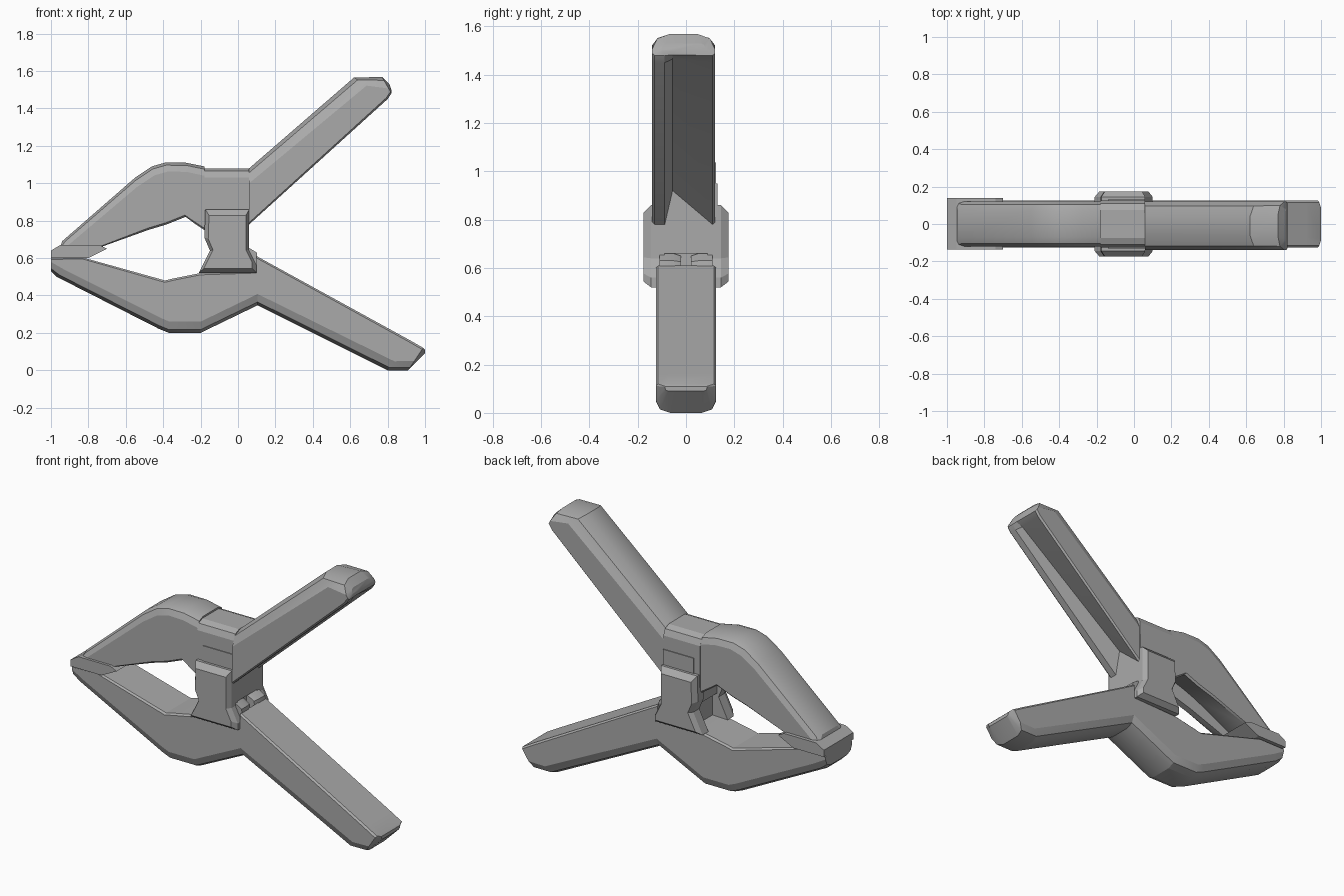
import bpy, bmesh
from math import radians, sin, cos, pi
from mathutils import Vector

cube = bpy.data.objects.get("Cube")
if cube:
    bpy.data.objects.remove(cube)

grey = bpy.data.materials.new("plain grey")
grey.use_nodes = True
colour = (.4, .4, .4, 1)
grey.diffuse_color = colour
grey.node_tree.nodes["Principled BSDF"].inputs["Base Color"].default_value = colour


def skin(name, rings):
    """Join closed rings of points into one capped solid."""
    bm = bmesh.new()
    loops = [[bm.verts.new(point) for point in ring] for ring in rings]
    for near, far in zip(loops, loops[1:]):
        for i in range(len(near)):
            bm.faces.new((near[i - 1], near[i], far[i], far[i - 1]))
    bm.faces.new(loops[0])
    bm.faces.new(reversed(loops[-1]))
    bmesh.ops.recalc_face_normals(bm, faces=bm.faces)
    mesh = bpy.data.meshes.new(name)
    bm.to_mesh(mesh)
    bm.free()
    mesh.materials.append(grey)
    part = bpy.data.objects.new(name, mesh)
    bpy.context.collection.objects.link(part)
    bpy.ops.object.select_all(action='DESELECT')
    part.select_set(True)
    bpy.context.view_layer.objects.active = part
    bpy.ops.object.shade_smooth_by_angle(angle=radians(22))


def section(width, height, rounding, groove):
    """Half widths and depths: rounded outer side, channelled inner side."""
    rounding = min(rounding, height * .7)
    edge = min(.01, height * .1)
    half = []
    for step in range(3):
        angle = step * pi / 4
        half.append((width - rounding * (1 - sin(angle)), rounding * (1 - cos(angle))))
    half += [(width, height - edge), (width - edge, height)]
    channel = [(width * -.35, height - groove), (width * -.6, height)]
    return half + channel + [(-y, depth) for y, depth in reversed(half)]


def arm(name, stations, width, rounding, groove=lambda along: 0, tip=1, centre=0):
    """Sweep the section along pairs of outer and inner points (x, z, x, z)."""
    rings = []
    last = len(stations) - 1
    for i, (outer_x, outer_z, inner_x, inner_z) in enumerate(stations):
        outer = Vector((outer_x, centre, outer_z))
        across = Vector((inner_x, centre, inner_z)) - outer
        height = across.length
        across.normalize()
        scale = tip if i == last else 1
        points = section(width * scale, height, rounding, groove(i / last))
        rings.append([outer + across * depth + Vector((0, y, 0)) for y, depth in points])
    skin(name, rings)


def slab(name, outline, layers):
    """Stack a side outline across y; each layer is y and a scale about its middle."""
    middle_x = sum(x for x, z in outline) / len(outline)
    middle_z = sum(z for x, z in outline) / len(outline)
    skin(name, [[(middle_x + (x - middle_x) * scale, y, middle_z + (z - middle_z) * scale)
                 for x, z in outline] for y, scale in layers])


def block(name, left, right, bottom, top, width):
    """Plain box reaching the same distance to the front and back."""
    outline = [(left, bottom), (right, bottom), (right, top), (left, top)]
    slab(name, outline, [(-width, 1), (width, 1)])


# Upper half: hollow jaw, collar and channelled handle
arm("upper_jaw", [
    (-.95, .66, -.93, .64),
    (-.94, .69, -.73, .66),
    (-.55, 1.03, -.48, .75),
    (-.46, 1.09, -.38, .78),
    (-.39, 1.11, -.28, .82),
    (-.28, 1.11, -.24, .79),
    (-.18, 1.09, -.18, .75)],
    width=.12, rounding=.05, groove=lambda along: .06 * sin(pi * along))
arm("collar", [(-.18, 1.08, -.18, .75), (.06, 1.08, .06, .78)], width=.125, rounding=.05)
arm("upper_handle", [
    (.06, 1.08, .06, .78),
    (.62, 1.565, .8, 1.45),
    (.77, 1.568, .82, 1.48),
    (.81, 1.53, .82, 1.5)],
    width=.13, rounding=.08, groove=lambda along: .14 * (1 - along) ** 4,
    tip=.7, centre=-.01)

# Lower half: jaw and handle
arm("lower_jaw", [
    (-1, .53, -1, .6),
    (-.97, .5, -.82, .6),
    (-.42, .22, -.39, .48),
    (-.37, .2, -.35, .49),
    (-.2, .2, -.2, .52),
    (.11, .35, .11, .53)],
    width=.125, rounding=.06)
arm("lower_handle", [
    (.1, .35, .1, .61),
    (.8, 0, .92, .16),
    (.91, 0, .99, .12),
    (1, .09, 1, .11)],
    width=.125, rounding=.06, tip=.7)

# Gripping pad at the tip of the upper jaw
slab("tip_pad", [(-1, .6), (-1, .64), (-.95, .67), (-.74, .67), (-.7, .65), (-.8, .6)],
     [(-.135, 1), (.14, 1)])

# Hinge: solid core, side plates and small knobs
block("hinge_core", left=-.14, right=.06, bottom=.66, top=.95, width=.13)
block("hinge_stub", left=-.11, right=.04, bottom=.5, top=.68, width=.1)
plate = [(-.175, .86), (.06, .86), (.06, .64), (.1, .56), (.1, .52),
         (-.21, .52), (-.15, .64), (-.18, .71)]
knob = [(0, .52), (.11, .56), (.1, .63), (.05, .66), (0, .66)]
for name, side in (("left", 1), ("right", -1)):
    slab("hinge_plate_" + name, plate,
         [(.09 * side, 1), (.145 * side, 1), (.175 * side, .84)])
    slab("hinge_knob_" + name, knob, [(.02 * side, .8), (.05 * side, 1), (.11 * side, 1)])
